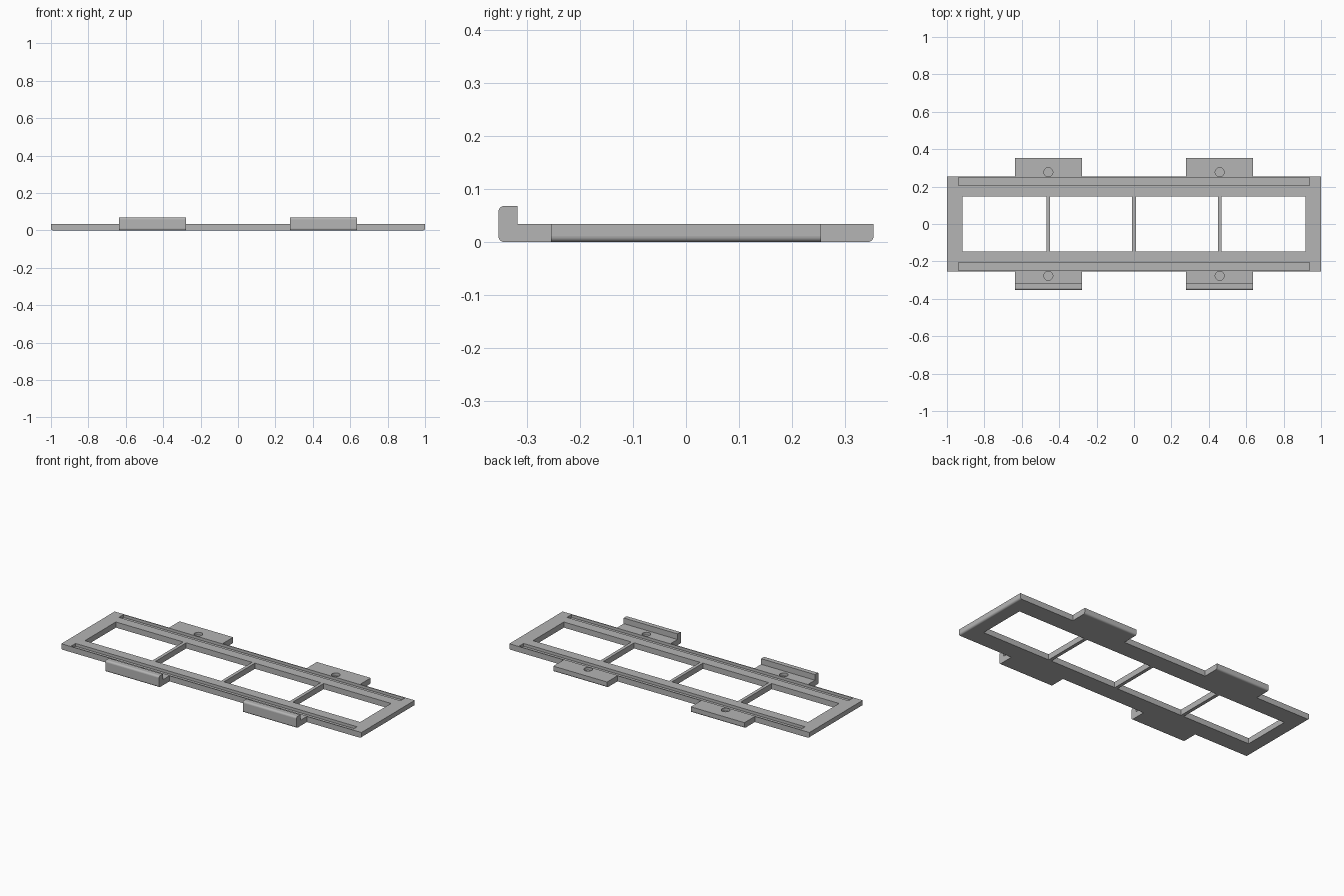
import bpy
import bmesh
from math import cos, sin, pi
from mathutils import Matrix, Vector

T = 0.034        # plate thickness
R = 0.011        # edge rounding
FRAME_Y = 0.254  # half depth of the frame
TAB_Y = 0.353    # half depth over the tabs
TAB_X = 0.458    # tab and hole centre

cube = bpy.data.objects.get("Cube")
if cube:
    bpy.data.objects.remove(cube, do_unlink=True)

grey = bpy.data.materials.new("plain grey")
grey.use_nodes = True
color = (0.46, 0.46, 0.46, 1)
grey.diffuse_color = color
grey.node_tree.nodes["Principled BSDF"].inputs["Base Color"].default_value = color


def finish(bm, name):
    bmesh.ops.recalc_face_normals(bm, faces=bm.faces)
    mesh = bpy.data.meshes.new(name)
    bm.to_mesh(mesh)
    bm.free()
    mesh.materials.append(grey)
    obj = bpy.data.objects.new(name, mesh)
    bpy.context.collection.objects.link(obj)
    return obj


def rounded(points, steps=6):
    """Outline from (u, z, radius) corners; right-angled corners become arcs."""
    out = []
    n = len(points)
    for i, (u, z, r) in enumerate(points):
        p = Vector((u, z))
        if r == 0:
            out.append(p)
            continue
        a = (Vector(points[i - 1][:2]) - p).normalized() * r
        b = (Vector(points[(i + 1) % n][:2]) - p).normalized() * r
        for k in range(steps + 1):
            t = k / steps * pi / 2
            out.append(p + a * (1 - sin(t)) + b * (1 - cos(t)))
    return out


def extrude(name, outline, place, lo, hi):
    """Sweep an outline between lo and hi; only the short arc faces are smooth."""
    bm = bmesh.new()
    a = [bm.verts.new(place(p, lo)) for p in outline]
    b = [bm.verts.new(place(p, hi)) for p in outline]
    bm.faces.new(a)
    bm.faces.new(b)
    for i in range(len(a)):
        j = (i + 1) % len(a)
        face = bm.faces.new((a[i], a[j], b[j], b[i]))
        face.smooth = (outline[i] - outline[j]).length < R / 2
    return finish(bm, name)


def add_box(bm, x0, x1, y0, y1, z0, z1):
    size = Matrix.Diagonal((x1 - x0, y1 - y0, z1 - z0, 1))
    mid = Matrix.Translation(((x0 + x1) / 2, (y0 + y1) / 2, (z0 + z1) / 2))
    bmesh.ops.create_cube(bm, size=1, matrix=mid @ size)


def cut(obj, cutter):
    """Subtract the cutter, bake the result and discard the cutter."""
    cutter.hide_render = True
    mod = obj.modifiers.new("cut", "BOOLEAN")
    mod.operation = "DIFFERENCE"
    mod.solver = "EXACT"
    mod.object = cutter
    deps = bpy.context.evaluated_depsgraph_get()
    mesh = bpy.data.meshes.new_from_object(obj.evaluated_get(deps))
    obj.modifiers.clear()
    obj.data = mesh
    bpy.data.objects.remove(cutter, do_unlink=True)


# Frame plate, rounded along the bottom of both ends
ends = rounded([(-1, T, 0), (-1, 0, R), (1, 0, R), (1, T, 0)])
frame = extrude("frame", ends, lambda p, y: (p.x, y, p.y), -FRAME_Y, FRAME_Y)

# Four windows between the crossbars, and the two long grooves
bm = bmesh.new()
bars = [-TAB_X, 0, TAB_X]
starts = [-0.917] + [x + 0.01 for x in bars]
stops = [x - 0.01 for x in bars] + [0.917]
for x0, x1 in zip(starts, stops):
    add_box(bm, x0, x1, -0.147, 0.147, -0.1, 0.1)
for y in (-0.2275, 0.2275):
    add_box(bm, -0.938, 0.938, y - 0.0215, y + 0.0215, T / 2, 0.1)
cut(frame, finish(bm, "frame_cutter"))

# Mounting tabs: hooked at the front, plain at the back, each with a blind hole
hook = rounded([(-FRAME_Y, 0, 0), (-FRAME_Y, T, 0), (-0.317, T, 0),
                (-0.317, 0.068, 0), (-TAB_Y, 0.068, R), (-TAB_Y, 0, R)])
plain = rounded([(FRAME_Y, 0, 0), (FRAME_Y, T, 0), (TAB_Y, T, 0), (TAB_Y, 0, R)])
for side, sx in (("left", 1), ("right", -1)):
    for end, outline, hole_y in (("front", hook, -0.277), ("back", plain, 0.277)):
        x = sx * TAB_X
        tab = extrude(f"{end}_{side}_tab", outline,
                      lambda p, u: (u, p.x, p.y), x - 0.179, x + 0.179)
        bm = bmesh.new()
        bmesh.ops.create_cone(bm, cap_ends=True, segments=32, radius1=0.024,
                              radius2=0.024, depth=0.1,
                              matrix=Matrix.Translation((x, hole_y, T / 2 + 0.05)))
        for face in bm.faces:
            face.smooth = len(face.verts) == 4
        cut(tab, finish(bm, "hole_cutter"))
